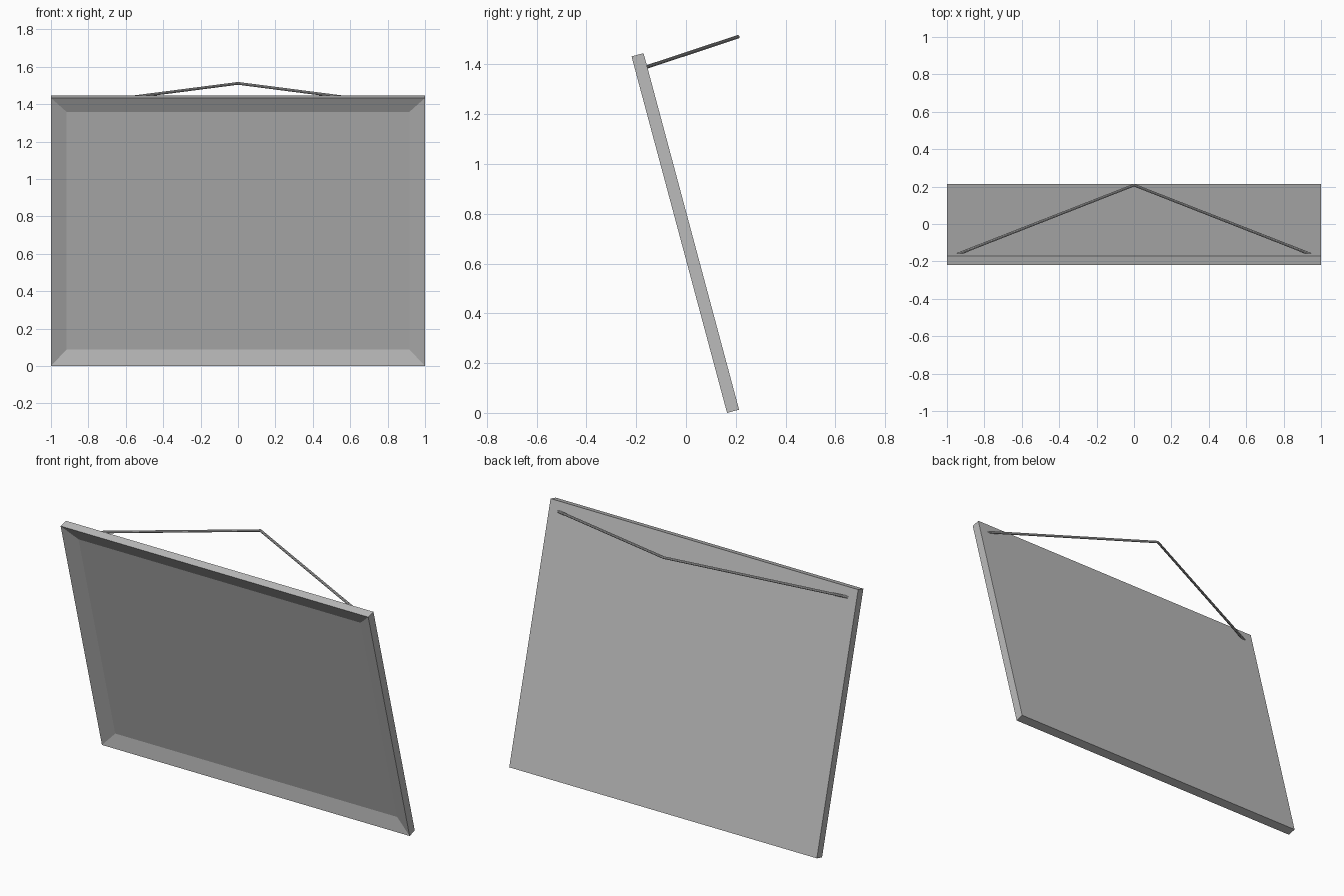
import bpy, bmesh, math
from mathutils import Matrix, Vector

if "Cube" in bpy.data.objects:
    bpy.data.objects.remove(bpy.data.objects["Cube"], do_unlink=True)

GREY = (0.5, 0.5, 0.5, 1)
mat = bpy.data.materials.new("mid grey")
mat.use_nodes = True
mat.diffuse_color = GREY
mat.node_tree.nodes["Principled BSDF"].inputs["Base Color"].default_value = GREY

WIDTH, HEIGHT, THICK = 2.0, 1.483, 0.05
BORDER, DEPTH = 0.118, 0.027
TILT = math.radians(15)

# Panel: a slab whose front slopes inward to a sunken centre, leaning forward
bm = bmesh.new()
bmesh.ops.create_cube(bm, size=1, matrix=Matrix.Translation((0, THICK / 2, HEIGHT / 2))
                      @ Matrix.Diagonal((WIDTH, THICK, HEIGHT, 1)))
bm.normal_update()
front = [f for f in bm.faces if f.normal.y < -0.9]
bmesh.ops.inset_region(bm, faces=front, thickness=BORDER)
bmesh.ops.translate(bm, verts=front[0].verts, vec=(0, DEPTH, 0))
bm.transform(Matrix.Translation((0, 0.165, 0)) @ Matrix.Rotation(TILT, 4, "X"))
bmesh.ops.recalc_face_normals(bm, faces=bm.faces)
mesh = bpy.data.meshes.new("framed_panel")
bm.to_mesh(mesh)
bm.free()
panel = bpy.data.objects.new("framed_panel", mesh)
bpy.context.collection.objects.link(panel)
mesh.materials.append(mat)

# Hanging wire: a thin bent rod whose ends sink into the back of the panel
apex = Vector((0, 0.208, 1.511))
end = Vector((0.92, -0.152, 1.392))
end += (end - apex).normalized() * 0.03
curve = bpy.data.curves.new("hanging_wire", "CURVE")
curve.dimensions = "3D"
curve.bevel_depth = 0.0075
curve.bevel_resolution = 2
spline = curve.splines.new("POLY")
spline.points.add(2)
for point, co in zip(spline.points, (Vector((-end.x, end.y, end.z)), apex, end)):
    point.co = (*co, 1)
wire = bpy.data.objects.new("hanging_wire", curve)
bpy.context.collection.objects.link(wire)
curve.materials.append(mat)
bpy.ops.object.select_all(action="DESELECT")
wire.select_set(True)
bpy.context.view_layer.objects.active = wire
bpy.ops.object.convert(target="MESH")
bpy.ops.object.shade_flat()
